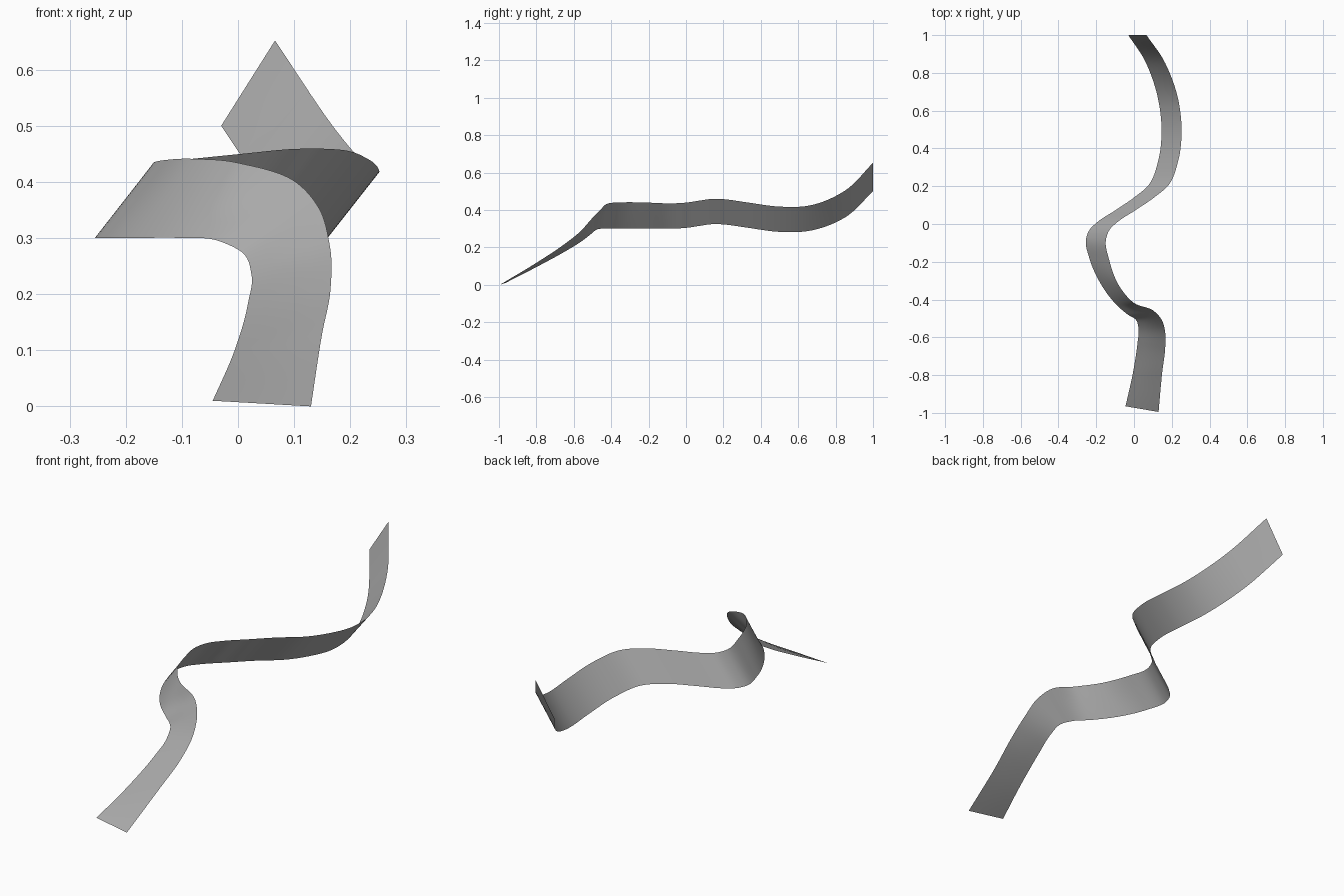
import bpy
import bmesh
from mathutils import Vector

STEPS_PER_SPAN = 8
STRIPS_ACROSS = 4

default_cube = bpy.data.objects.get("Cube")
if default_cube:
    bpy.data.objects.remove(default_cube, do_unlink=True)


def make_material(name, colour):
    material = bpy.data.materials.new(name)
    material.use_nodes = True
    material.diffuse_color = colour
    for node in material.node_tree.nodes:
        if node.type == "BSDF_PRINCIPLED":
            node.inputs["Base Color"].default_value = colour
    return material


def smooth_path(points):
    """Centripetal-style spline that passes through every control point."""
    points = [Vector(point) for point in points]
    lengths = [(end - start).length for start, end in zip(points, points[1:])]
    slopes = [(end - start) / length
              for start, end, length in zip(points, points[1:], lengths)]
    # Tangents weigh the two neighbouring slopes by the opposite span length
    tangents = [slopes[0]]
    for before, after, near, far in zip(slopes, slopes[1:], lengths, lengths[1:]):
        tangents.append((before * far + after * near) / (near + far))
    tangents.append(slopes[-1])

    path = []
    for index, length in enumerate(lengths):
        start, end = points[index], points[index + 1]
        pull_start = tangents[index] * length
        pull_end = tangents[index + 1] * length
        for step in range(STEPS_PER_SPAN):
            t = step / STEPS_PER_SPAN
            rise = t * t * (3 - 2 * t)
            path.append(start.lerp(end, rise)
                        + pull_start * t * (1 - t) ** 2
                        - pull_end * t * t * (1 - t))
    path.append(points[-1])
    return path


def build_ribbon(name, first_edge, second_edge, material):
    """Ruled sheet between two matching edge paths."""
    mesh = bpy.data.meshes.new(name)
    bm = bmesh.new()
    rows = []
    for start, end in zip(smooth_path(first_edge), smooth_path(second_edge)):
        rows.append([bm.verts.new(start.lerp(end, column / STRIPS_ACROSS))
                     for column in range(STRIPS_ACROSS + 1)])
    for row, following in zip(rows, rows[1:]):
        for column in range(STRIPS_ACROSS):
            bm.faces.new((row[column], row[column + 1],
                          following[column + 1], following[column]))
    for face in bm.faces:
        face.smooth = True
    bm.to_mesh(mesh)
    bm.free()
    mesh.materials.append(material)
    ribbon = bpy.data.objects.new(name, mesh)
    bpy.context.scene.collection.objects.link(ribbon)
    return ribbon


# Front ramp: the sheet twists from lying flat to standing on edge
ramp_lower = [(-.045, -.965, .01), (-.006, -.79, .1), (.018, -.635, .185),
              (.024, -.555, .235), (.01, -.507, .272), (-.035, -.478, .295),
              (-.1, -.42, .3), (-.18, -.31, .3), (-.235, -.185, .3)]
ramp_upper = [(.13, -.995, 0), (.15, -.78, .13), (.165, -.66, .21),
              (.163, -.56, .29), (.145, -.505, .352), (.1, -.457, .402),
              (0, -.418, .434), (-.077, -.33, .441), (-.13, -.195, .439)]

# Winding rear stretch: the upper edge is the lower edge shifted sideways
rear_lower = [(-.254, -.08, .3), (-.235, -.03, .302), (-.2, .005, .305),
              (-.1, .072, .315), (0, .14, .324), (.08, .21, .322),
              (.127, .33, .305), (.146, .5, .283), (.13, .65, .287),
              (.065, .85, .36), (-.03, 1, .5)]
rear_upper = []
for point in rear_lower:
    flare = max(0, point[1] - .7) / .3
    shift = Vector((.106 - .01 * flare, 0, .135 + .017 * flare))
    rear_upper.append(Vector(point) + shift)

grey = make_material("plain grey", (.4, .4, .4, 1))
build_ribbon("winding_ribbon", ramp_lower + rear_lower,
             ramp_upper + rear_upper, grey)
